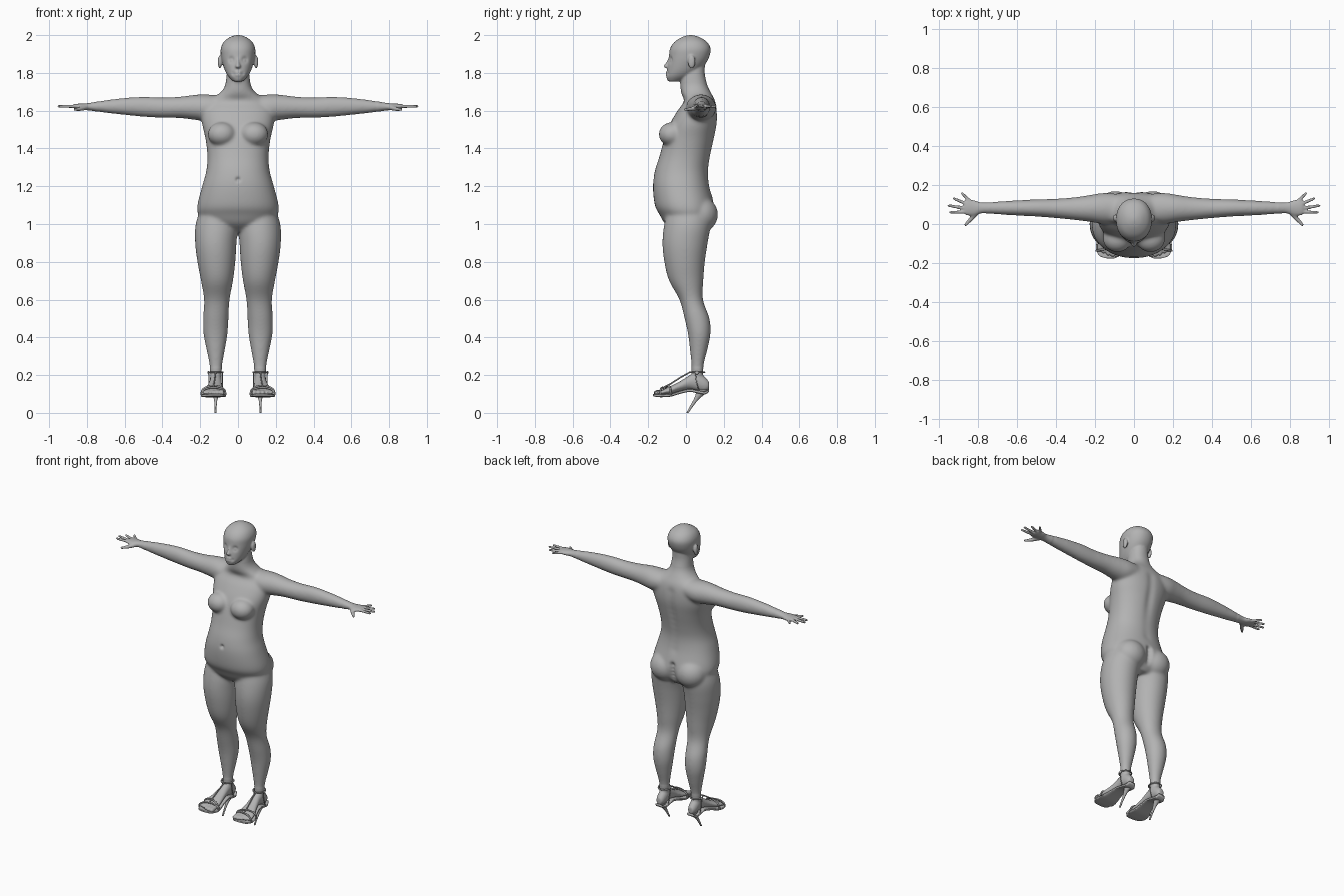
import bpy, bmesh, math
from mathutils import Matrix, Vector

cube = bpy.data.objects.get("Cube")
if cube:
    bpy.data.objects.remove(cube, do_unlink=True)

grey = bpy.data.materials.new("plain_grey")
grey.use_nodes = True
tone = (0.45, 0.45, 0.45, 1)
grey.diffuse_color = tone
grey.node_tree.nodes["Principled BSDF"].inputs["Base Color"].default_value = tone


def refine(rows, steps=4):
    """Smoothly interpolate the cross-sections of a loft."""
    result = []
    last = len(rows) - 1
    for i in range(last):
        quads = zip(rows[max(i - 1, 0)], rows[i], rows[i + 1], rows[min(i + 2, last)])
        quads = list(quads)
        for s in range(steps):
            t = s / steps
            result.append([b + (c - a) * t / 2
                           + (a - 2.5 * b + 2 * c - d / 2) * t * t
                           + (1.5 * (b - c) + (d - a) / 2) * t ** 3
                           for a, b, c, d in quads])
    result.append(rows[last])
    return result


def loft(bm, axis, rows, side=1, power=2, segments=40):
    """Rows hold (position, u min, u max, v min, v max) along the axis."""
    rings = []
    for pos, u0, u1, v0, v1 in refine(rows):
        ring = []
        for k in range(segments):
            angle = math.tau * k / segments
            c, s = math.cos(angle), math.sin(angle)
            u = (u0 + u1) / 2 + (u1 - u0) / 2 * math.copysign(abs(c) ** (2 / power), c)
            v = (v0 + v1) / 2 + (v1 - v0) / 2 * math.copysign(abs(s) ** (2 / power), s)
            x, y, z = {"x": (pos, u, v), "y": (u, pos, v), "z": (u, v, pos)}[axis]
            ring.append(bm.verts.new((side * x, y, z)))
        rings.append(ring)
    for low, high in zip(rings, rings[1:]):
        for k in range(segments):
            n = (k + 1) % segments
            bm.faces.new((low[k], low[n], high[n], high[k]))
    bm.faces.new(rings[0])
    bm.faces.new(rings[-1])


def ball(bm, centre, radii):
    bmesh.ops.create_uvsphere(bm, u_segments=24, v_segments=16, radius=1,
                              matrix=Matrix.Translation(centre) @ Matrix.Diagonal((*radii, 1)))


def digit(bm, start, end, thick, thin):
    """Tapered round-ended rod for fingers and toes."""
    start, end = Vector(start), Vector(end)
    span = end - start
    turn = span.to_track_quat("Z", "Y").to_matrix().to_4x4()
    bmesh.ops.create_cone(bm, cap_ends=True, segments=14, radius1=thick, radius2=thin,
                          depth=span.length,
                          matrix=Matrix.Translation((start + end) / 2) @ turn)
    ball(bm, start, (thick,) * 3)
    ball(bm, end, (thin,) * 3)


def finish(bm, name):
    bmesh.ops.recalc_face_normals(bm, faces=bm.faces)
    for face in bm.faces:
        face.smooth = True
    mesh = bpy.data.meshes.new(name)
    bm.to_mesh(mesh)
    bm.free()
    mesh.materials.append(grey)
    obj = bpy.data.objects.new(name, mesh)
    bpy.context.collection.objects.link(obj)
    return obj


def tube(name, points, radius, closed=False):
    curve = bpy.data.curves.new(name, "CURVE")
    curve.dimensions = "3D"
    curve.bevel_depth = radius
    curve.bevel_resolution = 2
    curve.use_fill_caps = True
    spline = curve.splines.new("POLY")
    spline.points.add(len(points) - 1)
    for point, co in zip(spline.points, points):
        point.co = (*co, 1)
    spline.use_cyclic_u = closed
    curve.materials.append(grey)
    bpy.context.collection.objects.link(bpy.data.objects.new(name, curve))


# Section tables: torso and head give (height, half width, front, back)
torso = [(.96, .07, -.06, .1), (1, .17, -.11, .13), (1.05, .21, -.14, .15),
         (1.1, .215, -.165, .15), (1.2, .19, -.175, .125), (1.28, .168, -.165, .118),
         (1.36, .162, -.14, .13), (1.45, .172, -.115, .15), (1.53, .19, -.085, .165),
         (1.6, .19, -.045, .165), (1.65, .16, -.01, .155), (1.69, .1, -.025, .135),
         (1.73, .07, -.03, .115), (1.79, .06, -.025, .1), (1.84, .055, -.02, .1)]
head = [(1.755, .025, -.095, -.03), (1.78, .05, -.104, .03), (1.81, .068, -.1, .07),
        (1.85, .082, -.095, .105), (1.89, .09, -.09, .125), (1.93, .091, -.084, .13),
        (1.965, .075, -.06, .11), (1.99, .042, -.02, .07), (2, .01, .015, .035)]
nose = [(1.885, .007, -.09, -.06), (1.855, .009, -.106, -.06),
        (1.835, .017, -.119, -.06), (1.825, .012, -.108, -.06)]
leg = [(1.1, .05, .19, -.09, .12), (1, .004, .224, -.115, .13), (.9, .008, .227, -.125, .115),
       (.8, .014, .215, -.115, .1), (.7, .026, .196, -.09, .092), (.6, .044, .18, -.035, .09),
       (.5, .05, .185, -.008, .125), (.42, .055, .183, .01, .13), (.34, .068, .168, .02, .115),
       (.26, .082, .152, .028, .095), (.2, .088, .147, .03, .09), (.16, .09, .145, .03, .09)]
arm = [(.05, .01, .15, 1.57, 1.68), (.15, 0, .16, 1.545, 1.685), (.22, .01, .15, 1.55, 1.685),
       (.3, .02, .138, 1.56, 1.675), (.4, .03, .13, 1.562, 1.67), (.5, .038, .127, 1.567, 1.674),
       (.6, .043, .122, 1.577, 1.668), (.7, .049, .116, 1.588, 1.656),
       (.78, .055, .11, 1.6, 1.642), (.82, .042, .122, 1.604, 1.638),
       (.86, .045, .125, 1.61, 1.636), (.872, .055, .115, 1.614, 1.63)]
foot = [(.122, .1, .135, .125, .165), (.1, .09, .145, .112, .19), (.06, .086, .149, .118, .22),
        (.02, .086, .15, .125, .2), (-.03, .083, .162, .115, .168), (-.08, .075, .182, .1, .142),
        (-.12, .07, .19, .097, .125), (-.142, .08, .185, .097, .114)]
fingers = [((.85, .062), (.943, .06)), ((.855, .08), (.95, .094)),
           ((.85, .1), (.924, .13)), ((.835, .11), (.882, .157))]

# Overlapping body volumes
bm = bmesh.new()
for rows, power in ((torso, 2.2), (head, 2.15), (nose, 2)):
    loft(bm, "z", [(z, -half, half, front, back) for z, half, front, back in rows], 1, power)
for side in (1, -1):
    loft(bm, "z", leg, side)
    loft(bm, "x", arm, side)
    loft(bm, "y", foot, side)
    ball(bm, (side * .085, -.075, 1.475), (.076, .07, .064))     # breast
    ball(bm, (side * .095, .075, 1.05), (.1, .095, .095))        # buttock
    ball(bm, (side * .096, .03, 1.858), (.011, .02, .036))       # ear
    for (x0, y0), (x1, y1) in fingers:
        digit(bm, (side * x0, y0, 1.622), (side * x1, y1, 1.624), .01, .0075)
    digit(bm, (side * .805, .062, 1.617), (side * .84, .022, 1.608), .014, .011)
    digit(bm, (side * .84, .022, 1.608), (side * .864, -.004, 1.606), .011, .008)
    for i in range(5):
        x = .086 + i * .023
        size = .014 - i * .0013
        digit(bm, (side * x, -.125, .112), (side * x, -.158 + i * i * .0018, .106), size, size)
body = finish(bm, "body")

# Fuse the volumes into one skin
remesh = body.modifiers.new("fuse", "REMESH")
remesh.mode = "VOXEL"
remesh.voxel_size = .0052
skin = bpy.data.meshes.new_from_object(
    body.evaluated_get(bpy.context.evaluated_depsgraph_get()))
body.modifiers.clear()
bm = bmesh.new()
bm.from_mesh(skin)
bpy.data.meshes.remove(skin)


def relax(verts, times):
    for _ in range(times):
        bmesh.ops.smooth_vert(bm, verts=verts, factor=.5,
                              use_axis_x=True, use_axis_y=True, use_axis_z=True)


relax(bm.verts[:], 3)
relax([v for v in bm.verts if .24 < v.co.z < 1.75 and abs(v.co.x) < .74], 22)

# Sculpted dents and bumps: (place, radius, push along y)
marks = [((0, -.17, 1.235), .012, .012)]                         # navel
marks += [((0, .15, 1.2 + i * .04), .028, -.007) for i in range(11)]   # spine
marks += [((0, .15, 1 + i * .025), .018, -.017) for i in range(5)]     # cleft
for side in (1, -1):
    marks += [((side * .036, -.082, 1.869), .015, .012),         # eye socket
              ((side * .036, -.075, 1.867), .009, -.007),        # eyeball
              ((side * .008, -.1, 1.804), .007, -.005),          # upper lip
              ((side * .007, -.1, 1.789), .007, -.005),          # lower lip
              ((side * .026, -.095, 1.797), .009, .004),         # mouth corner
              ((side * .104, .03, 1.862), .008, .005)]           # ear hollow
for place, radius, push in marks:
    place = Vector(place)
    for v in bm.verts:
        if abs(v.co.z - place.z) < 3 * radius:
            v.co.y += push * math.exp(-(v.co - place).length_squared / radius ** 2)
old = body.data
name = body.name
bpy.data.objects.remove(body)
bpy.data.meshes.remove(old)
body = finish(bm, name)

# Open high-heeled sandals
for side, label in ((1, "left"), (-1, "right")):
    bm = bmesh.new()
    sole = [(y, x0 - .006, x1 + .006, z0 - .014, z0 + .002) for y, x0, x1, z0, z1 in foot]
    sole += [(-.165, .078, .175, .086, .1), (-.176, .1, .14, .09, .1)]
    loft(bm, "y", sole, side, 5)
    finish(bm, label + "_sole")

    bm = bmesh.new()
    loft(bm, "z", [(.125, .095, .14, .055, .118), (.1, .1, .135, .052, .1),
                   (.07, .109, .127, .04, .066), (.03, .113, .124, .018, .034),
                   (0, .113, .124, .002, .014)], side)
    finish(bm, label + "_heel")

    # Ankle loop with a small buckle
    loop = [(side * (.118 + .037 * math.cos(a)), .058 + .04 * math.sin(a), .215)
            for a in (math.tau * i / 32 for i in range(32))]
    tube(label + "_ankle_strap", loop, .0045, True)
    bm = bmesh.new()
    ball(bm, (side * .156, .058, .213), (.005, .01, .01))
    finish(bm, label + "_buckle")

    # Arched bands over the toes
    for band, (y, lift, skew) in {"toe": (-.125, .04, .012), "ball": (-.095, .05, -.015)}.items():
        arc = [(side * (.13 - .064 * math.cos(a)), y + skew * math.cos(a),
                .094 + lift * math.sin(a) ** .7)
               for a in (math.pi * i / 16 for i in range(17))]
        tube(label + "_" + band + "_strap", arc, .005)

    # Instep strap and side straps down to the sole
    tube(label + "_instep_strap", [(side * .118, .02, .215), (side * .122, -.03, .187),
                                   (side * .127, -.08, .155), (side * .13, -.12, .134)], .004)
    for where, x in (("inner", .083), ("outer", .153)):
        tube(label + "_" + where + "_side_strap",
             [(side * x, .05, .213), (side * x, .055, .165), (side * x, .07, .115)], .0025)
